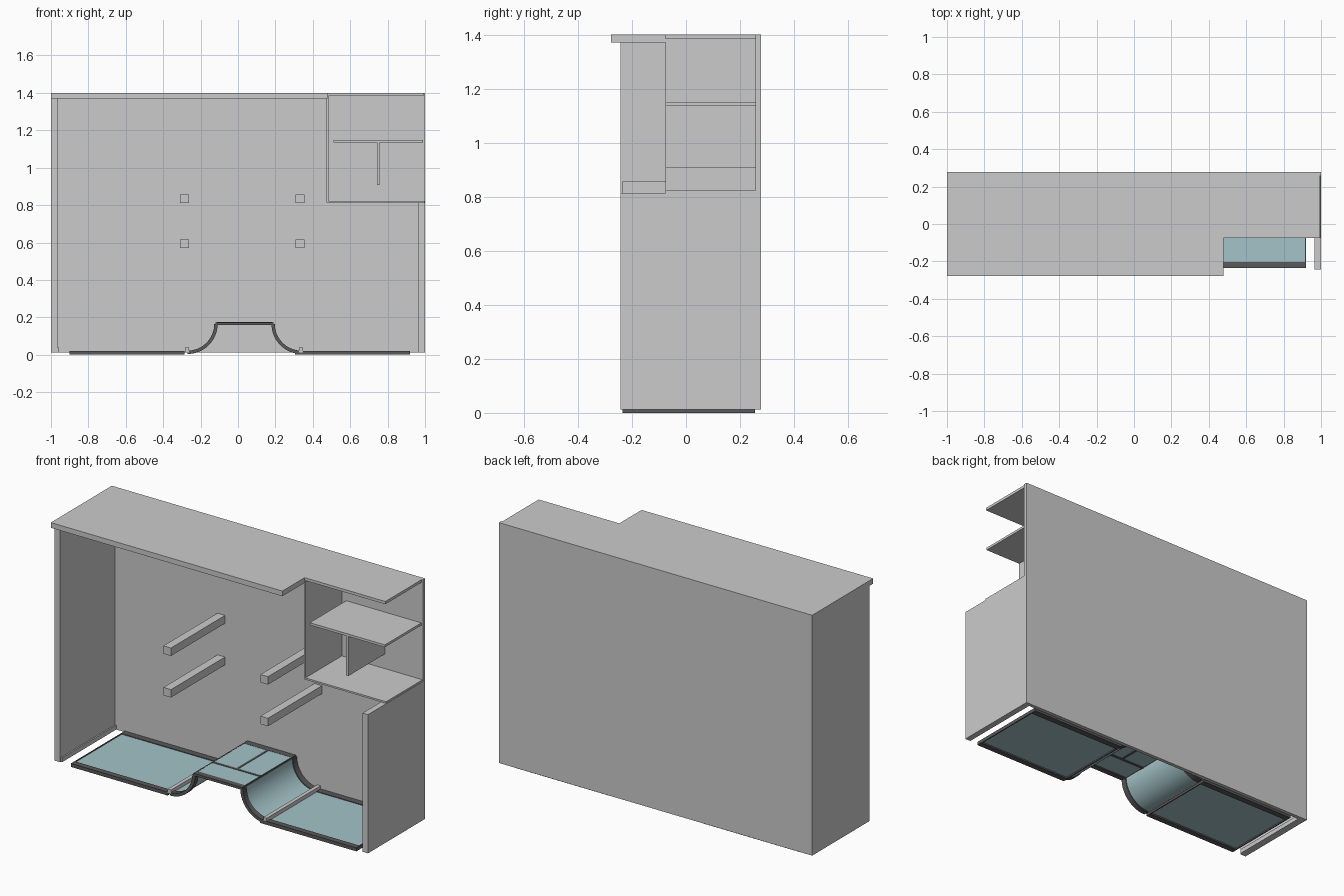
import bpy, bmesh, math

if "Cube" in bpy.data.objects:
    bpy.data.objects.remove(bpy.data.objects["Cube"])

def material(name, rgb):
    m = bpy.data.materials.new(name)
    m.diffuse_color = (*rgb, 1)
    m.use_nodes = True
    m.node_tree.nodes["Principled BSDF"].inputs["Base Color"].default_value = m.diffuse_color
    return m

GLASS = material("pale_blue", (0.37, 0.55, 0.58))
DARK = material("dark_frame", (0.10, 0.10, 0.10))

def finish(name, bm, mat=None):
    bmesh.ops.recalc_face_normals(bm, faces=bm.faces)
    me = bpy.data.meshes.new(name)
    bm.to_mesh(me)
    bm.free()
    ob = bpy.data.objects.new(name, me)
    bpy.context.collection.objects.link(ob)
    if mat:
        me.materials.append(mat)
    return ob

def box(name, x, y, z, mat=None):
    bm = bmesh.new()
    bmesh.ops.create_cube(bm, size=1)
    for v in bm.verts:
        for i, (a, b) in enumerate((x, y, z)):
            v.co[i] = (a + b) / 2 + v.co[i] * (b - a)
    return finish(name, bm, mat)

def arc_strip(name, cx, cz, r, thick, a0, a1, y, mat, n=20):
    """Curved strip in the xz plane, extruded along y."""
    pts = []
    for rad, order in ((r + thick / 2, range(n + 1)), (r - thick / 2, range(n, -1, -1))):
        for i in order:
            a = math.radians(a0 + (a1 - a0) * i / n)
            pts.append((cx + rad * math.cos(a), cz + rad * math.sin(a)))
    bm = bmesh.new()
    rings = [[bm.verts.new((px, yy, pz)) for px, pz in pts] for yy in y]
    m = 2 * n + 2
    for i in range(m):
        j = (i + 1) % m
        bm.faces.new((rings[0][i], rings[0][j], rings[1][j], rings[1][i]))
    for ring in rings:
        for i in range(n):
            bm.faces.new((ring[i], ring[i + 1], ring[m - 2 - i], ring[m - 1 - i]))
    ob = finish(name, bm, mat)
    bpy.context.view_layer.objects.active = ob
    ob.select_set(True)
    bpy.ops.object.shade_smooth_by_angle(angle=math.radians(30))
    ob.select_set(False)

# Cabinet shell
F, B, BK = -0.243, 0.257, 0.278
N = -0.075                         # front of the recessed corner
box("back_panel", (-1, 1), (B, BK), (0.013, 1.4))
box("left_side_panel", (-1, -0.965), (F, B), (0.013, 1.37))
box("right_side_panel", (0.965, 1), (F, B), (0.013, 0.813))
# Counter top, thick main part and thin corner part
box("counter_top", (-1, 0.478), (-0.278, B), (1.37, 1.4))
box("corner_top", (0.478, 0.993), (N, B), (1.384, 1.4))

# Corner shelf unit
box("corner_wall", (0.473, 0.483), (N, B), (0.813, 1.384))
box("corner_base_shelf", (0.483, 0.998), (N, B), (0.813, 0.823))
box("corner_shelf", (0.511, 0.99), (N, B), (1.135, 1.149))
box("corner_divider", (0.742, 0.757), (N, B), (0.907, 1.135))

# Support beams and floor battens
for side, x in (("left", -0.287), ("right", 0.332)):
    for level, z in (("lower", 0.594), ("upper", 0.834)):
        box(f"{level}_{side}_beam", (x - 0.024, x + 0.024), (-0.235, B), (z - 0.023, z + 0.023))
for i, x in enumerate((-0.968, -0.273, 0.337)):
    box(f"floor_batten_{i + 1}", (x - 0.011, x + 0.011), (-0.235, B), (0.013, 0.038))

# Framed pale panels: rails along front and back, sheet between
RAILS = (("front", (-0.235, -0.202)), ("back", (0.22, 0.256)))
SHEET = (-0.202, 0.22)

def flat_panel(name, x0, x1, zc, half):
    for side, y in RAILS:
        box(f"{name}_{side}_rail", (x0, x1), y, (zc - half, zc + half), DARK)
    box(f"{name}_sheet", (x0 + 0.006, x1 - 0.006), SHEET, (zc - 0.002, zc + 0.006), GLASS)
    for side, x in (("left", x0), ("right", x1 - 0.006)):
        box(f"{name}_{side}_end", (x, x + 0.006), SHEET, (zc - half, zc + half), DARK)

flat_panel("left_floor", -0.902, -0.285, 0.010, 0.010)
flat_panel("right_floor", 0.305, 0.92, 0.010, 0.010)
flat_panel("raised_deck", -0.12, 0.19, 0.166, 0.007)

# Dividing bars on the raised deck
box("deck_long_bar", (-0.114, 0.184), (-0.07, -0.055), (0.160, 0.174), DARK)
box("deck_cross_bar", (0.029, 0.041), (-0.055, 0.22), (0.160, 0.174), DARK)

# Curved panels linking floor and deck
for name, cx, a0, a1 in (("left_curve", -0.27, -90, 0), ("right_curve", 0.34, 180, 270)):
    for side, y in RAILS:
        arc_strip(f"{name}_{side}_rail", cx, 0.165, 0.152, 0.018, a0, a1, y, DARK)
    arc_strip(f"{name}_sheet", cx, 0.165, 0.152, 0.008, a0, a1, SHEET, GLASS)
